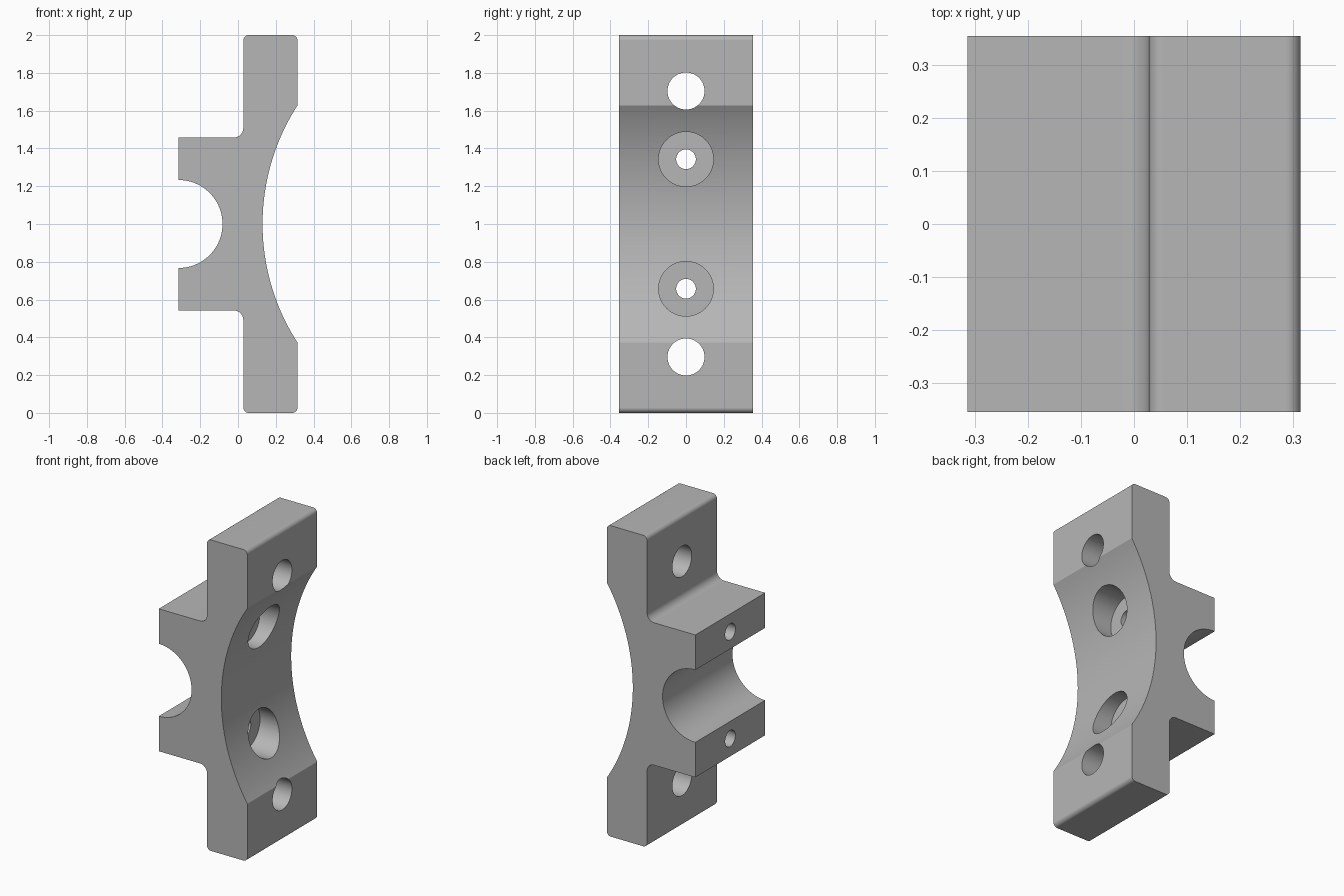
import bpy, bmesh
from math import sin, cos, asin, pi, radians
from mathutils import Matrix

if "Cube" in bpy.data.objects:
    bpy.data.objects.remove(bpy.data.objects["Cube"])

HALF_X, HALF_Y, MID = 0.315, 0.355, 1.0
PLATE_X = 0.028            # rear face of the mounting plate
BLOCK_H = 0.458            # half height of the clamp block
SADDLE_R = 0.233           # half-round seat in the block
FILLET, ROUND = 0.05, 0.028

grey = bpy.data.materials.new("machined_grey")
grey.use_nodes = True
colour = (0.47, 0.47, 0.47, 1)
grey.diffuse_color = colour
grey.node_tree.nodes["Principled BSDF"].inputs["Base Color"].default_value = colour


def arc(cx, cz, r, start, end, n):
    """Points on an arc in the XZ plane, angles in radians."""
    angles = [start + (end - start) * i / n for i in range(n + 1)]
    return [(cx + r * cos(a), cz + r * sin(a)) for a in angles]


def cylinder(name, r, x0, x1, z):
    """Cutter lying along X."""
    bm = bmesh.new()
    bmesh.ops.create_cone(bm, cap_ends=True, segments=64, radius1=r, radius2=r,
                          depth=x1 - x0, matrix=Matrix.Translation(((x0 + x1) / 2, 0, z))
                          @ Matrix.Rotation(pi / 2, 4, 'Y'))
    mesh = bpy.data.meshes.new(name)
    bm.to_mesh(mesh)
    bm.free()
    mesh.materials.append(grey)
    ob = bpy.data.objects.new(name, mesh)
    bpy.context.collection.objects.link(ob)
    ob.hide_render = True
    return ob


# Upper half of the outline, heights relative to the middle
half_chord, sagitta = 0.628, HALF_X - 0.13
big_r = (half_chord ** 2 + sagitta ** 2) / (2 * sagitta)
sweep = asin(half_chord / big_r)
upper = arc(0.13 + big_r, 0, big_r, pi, pi - sweep, 24)
upper += arc(HALF_X - ROUND, MID - ROUND, ROUND, 0, pi / 2, 6)
upper += arc(PLATE_X + ROUND, MID - ROUND, ROUND, pi / 2, pi, 6)
upper += arc(PLATE_X - FILLET, BLOCK_H + FILLET, FILLET, 0, -pi / 2, 8)
upper += [(-HALF_X, BLOCK_H)]
upper += arc(-HALF_X, 0, SADDLE_R, pi / 2, 0, 24)

# Mirror to the lower half and extrude along Y
outline = upper + [(x, -z) for x, z in reversed(upper[1:-1])]
bm = bmesh.new()
face = bm.faces.new([bm.verts.new((x, -HALF_Y, z + MID)) for x, z in outline])
top = bmesh.ops.extrude_face_region(bm, geom=[face])["geom"]
bmesh.ops.translate(bm, vec=(0, 2 * HALF_Y, 0),
                    verts=[v for v in top if isinstance(v, bmesh.types.BMVert)])
bmesh.ops.recalc_face_normals(bm, faces=bm.faces)
mesh = bpy.data.meshes.new("clamp_bracket")
bm.to_mesh(mesh)
bm.free()
mesh.materials.append(grey)
bracket = bpy.data.objects.new("clamp_bracket", mesh)
bpy.context.collection.objects.link(bracket)
bpy.context.view_layer.objects.active = bracket
bracket.select_set(True)

# Mounting holes, bolt holes and counterbores, above and below the middle
for side in (1, -1):
    cutters = [cylinder("mounting_hole_cutter", 0.098, -0.2, 0.5, MID + side * 0.704),
               cylinder("bolt_hole_cutter", 0.052, -0.5, 0.5, MID + side * 0.343),
               cylinder("counterbore_cutter", 0.145, 0.055, 0.5, MID + side * 0.343)]
    for cutter in cutters:
        mod = bracket.modifiers.new("hole", 'BOOLEAN')
        mod.operation, mod.solver, mod.object = 'DIFFERENCE', 'EXACT', cutter
        bpy.ops.object.modifier_apply(modifier=mod.name)
        bpy.data.objects.remove(cutter)

# Smooth curves, crisp edges and flat plane faces
bpy.ops.object.shade_smooth_by_angle(angle=radians(25))
weighted = bracket.modifiers.new("flat_planes", 'WEIGHTED_NORMAL')
weighted.keep_sharp = True
